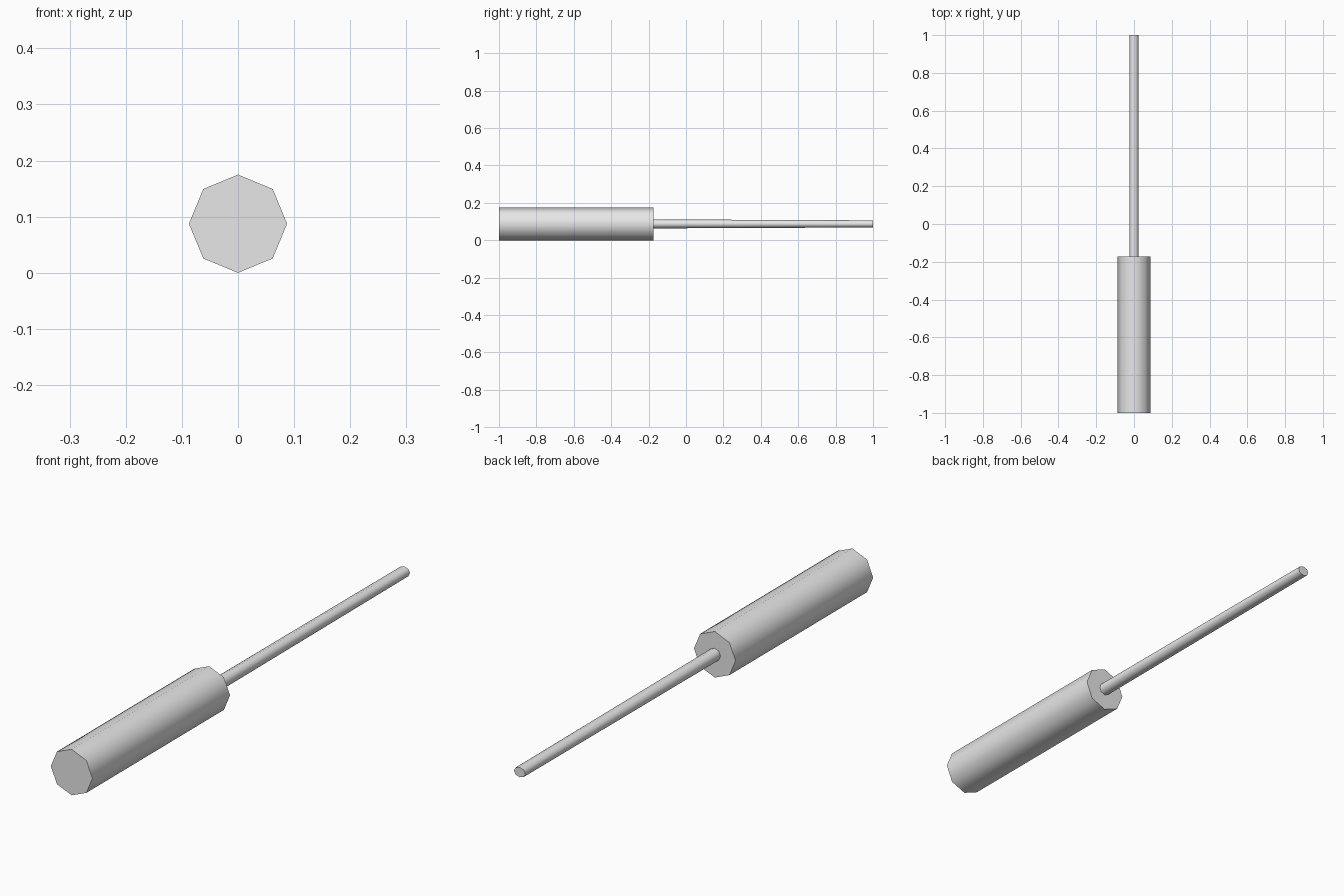
import bpy, bmesh, math

if "Cube" in bpy.data.objects:
    bpy.data.objects.remove(bpy.data.objects["Cube"])

CENTRE_Z = 0.0875
SIDES = 8

grey = bpy.data.materials.new("light grey")
grey.diffuse_color = (0.8, 0.8, 0.8, 1)
grey.use_nodes = True
grey.node_tree.nodes["Principled BSDF"].inputs["Base Color"].default_value = grey.diffuse_color


def rod(name, start, end):
    """Capped eight-sided rod along y; each end is (y, half width, half height)."""
    bm = bmesh.new()
    rings = []
    for y, rx, rz in (start, end):
        rings.append([bm.verts.new((rx * math.sin(math.tau * i / SIDES), y,
                                    CENTRE_Z + rz * math.cos(math.tau * i / SIDES)))
                      for i in range(SIDES)])
    a, b = rings
    for i in range(SIDES):
        j = (i + 1) % SIDES
        bm.faces.new((a[i], a[j], b[j], b[i]))
    bm.faces.new(a)
    bm.faces.new(b)
    bmesh.ops.recalc_face_normals(bm, faces=bm.faces)
    mesh = bpy.data.meshes.new(name)
    bm.to_mesh(mesh)
    bm.free()
    obj = bpy.data.objects.new(name, mesh)
    bpy.context.collection.objects.link(obj)
    mesh.materials.append(grey)
    # Smooth sides, crisp end caps
    bpy.ops.object.select_all(action='DESELECT')
    obj.select_set(True)
    bpy.context.view_layer.objects.active = obj
    bpy.ops.object.shade_smooth_by_angle(angle=math.radians(60))
    return obj


# Thick grip at the front
rod("handle", (-1.0, 0.0875, 0.0875), (-0.173, 0.0875, 0.0875))
# Thin shaft, slightly flattened towards the tip
rod("shaft", (-0.173, 0.024, 0.024), (1.0, 0.024, 0.019))
